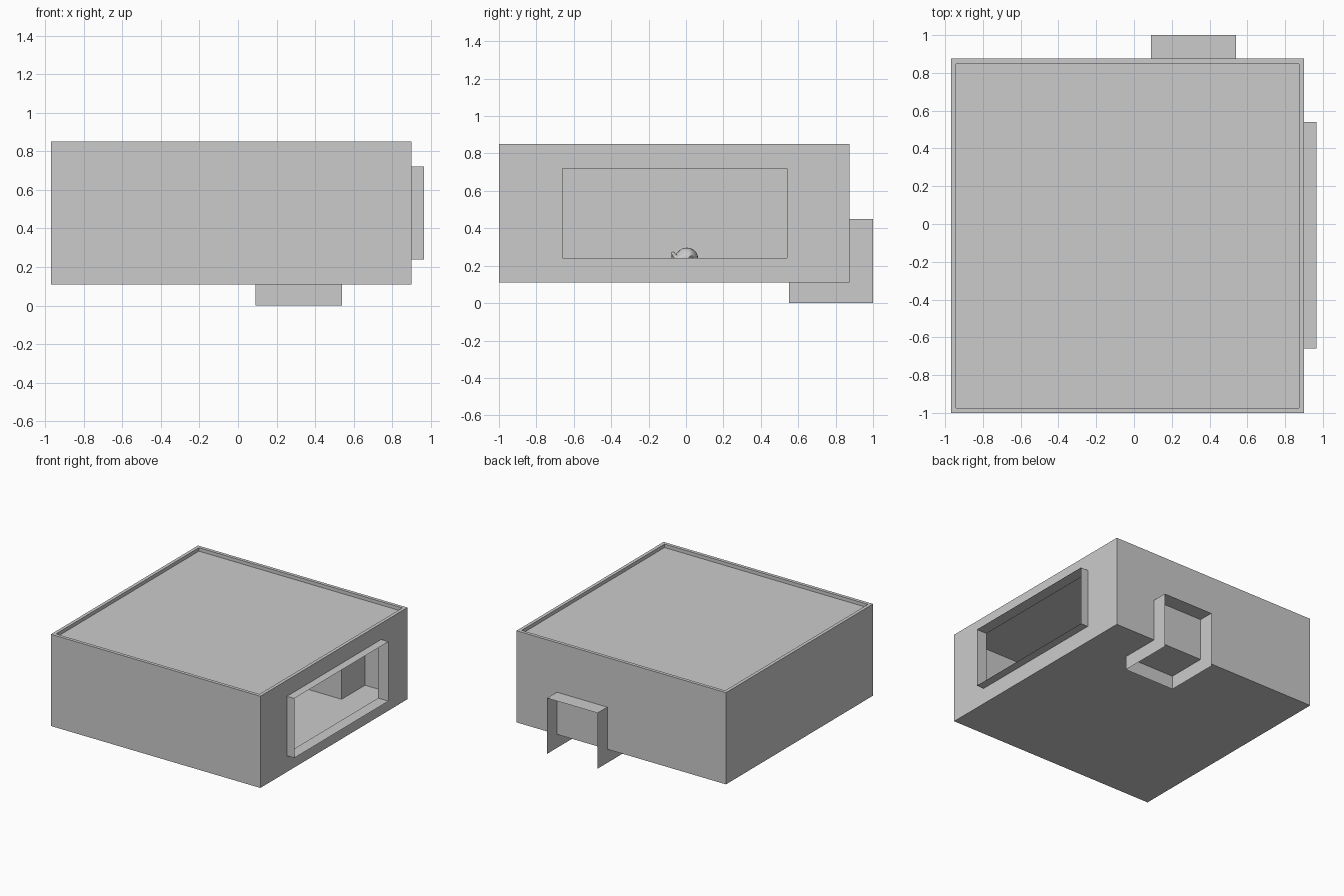
import bpy, bmesh
from mathutils import Vector

if "Cube" in bpy.data.objects:
    bpy.data.objects.remove(bpy.data.objects["Cube"])


def open_box(name, lo, hi, remove=()):
    """Box between two corners, leaving out the sides facing the given directions."""
    lo, hi = Vector(lo), Vector(hi)
    bm = bmesh.new()
    bmesh.ops.create_cube(bm, size=1)
    bm.normal_update()
    gone = [f for f in bm.faces if any(f.normal.dot(Vector(d)) > 0.9 for d in remove)]
    bmesh.ops.delete(bm, geom=gone, context='FACES')
    size, mid = hi - lo, (hi + lo) / 2
    for v in bm.verts:
        v.co = Vector([v.co[i] * size[i] + mid[i] for i in range(3)])
    mesh = bpy.data.meshes.new(name)
    bm.to_mesh(mesh)
    bm.free()
    ob = bpy.data.objects.new(name, mesh)
    bpy.context.collection.objects.link(ob)
    return ob


WALL = 0.027
UP, DOWN, BACK = (0, 0, 1), (0, 0, -1), (0, 1, 0)
RIGHT, LEFT = (1, 0, 0), (-1, 0, 0)

# Room walls and floor, open at the top
room = open_box("room_walls", (-0.97, -1, 0.11), (0.90, 0.875, 0.85), [UP])
thick = room.modifiers.new("thickness", 'SOLIDIFY')
thick.thickness = WALL
thick.offset = -1
thick.use_even_offset = True

# Window opening in the right wall
cutter = open_box("window_cutter", (0.80, -0.66, 0.24), (1.0, 0.54, 0.72))
cutter.hide_render = True
cutter.hide_set(True)
cut = room.modifiers.new("window", 'BOOLEAN')
cut.operation = 'DIFFERENCE'
cut.solver = 'EXACT'
cut.object = cutter

# Thin window surround standing proud of the wall
open_box("window_frame", (0.90, -0.66, 0.24), (0.965, 0.54, 0.72), [LEFT, RIGHT])

# Roof sunk below the wall tops
sides = [RIGHT, LEFT, BACK, (0, -1, 0), DOWN]
open_box("roof", (-0.97 + WALL, -1 + WALL, 0.78), (0.90 - WALL, 0.875 - WALL, 0.822), sides)

# Thin hood through the lower back edge, open behind and below
open_box("entry_hood", (0.09, 0.55, 0.0), (0.54, 1.0, 0.45), [BACK, DOWN])

# Small head-shaped ornament inside the room
bpy.ops.mesh.primitive_monkey_add(size=0.18, location=(0, -0.005, 0.212))
ornament = bpy.context.object
ornament.name = "small_ornament"
ornament.data.name = "small_ornament"
sub = ornament.modifiers.new("smooth", 'SUBSURF')
sub.levels = sub.render_levels = 1
bpy.ops.object.shade_smooth()
